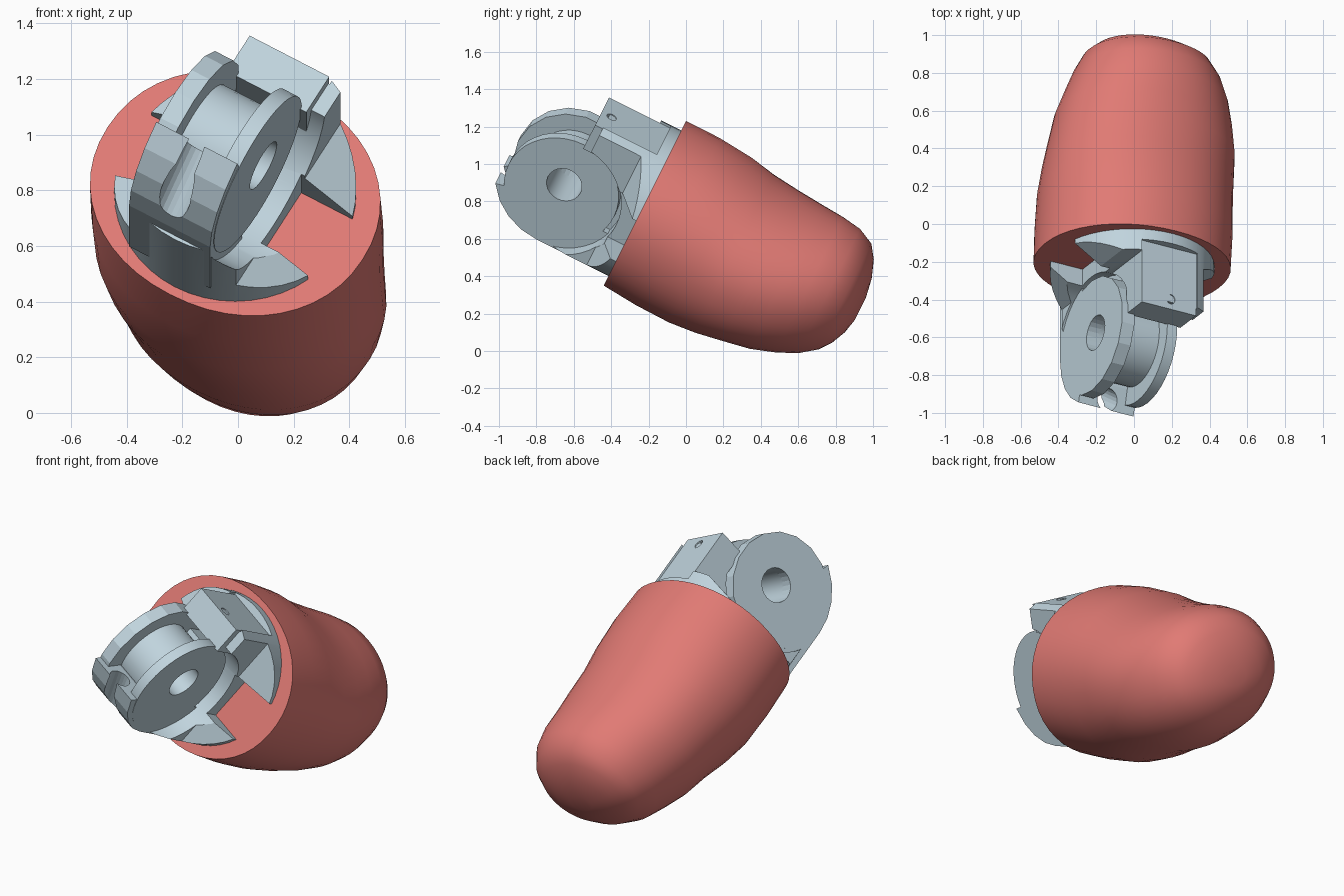
import bpy, bmesh, math
from mathutils import Matrix, Vector

cube = bpy.data.objects.get("Cube")
if cube:
    bpy.data.objects.remove(cube, do_unlink=True)

# Finger frame: X across the joint, Y towards the nail side, Z out of the pad's flat end
PITCH, ROLL = math.radians(63.4), math.radians(30)
FRAME = (Matrix.Translation((-0.01, -0.22, 0.79))
         @ Matrix.Rotation(PITCH, 4, 'X') @ Matrix.Rotation(ROLL, 4, 'Z').inverted())


def material(name, rgb):
    m = bpy.data.materials.new(name)
    m.use_nodes = True
    m.diffuse_color = (*rgb, 1)
    m.node_tree.nodes["Principled BSDF"].inputs["Base Color"].default_value = (*rgb, 1)
    return m


RED = material("soft red", (0.75, 0.195, 0.175))
STEEL = material("pale steel blue", (0.53, 0.66, 0.73))


def finish(name, bm, mat):
    bmesh.ops.recalc_face_normals(bm, faces=bm.faces)
    me = bpy.data.meshes.new(name)
    bm.to_mesh(me)
    bm.free()
    me.materials.append(mat)
    ob = bpy.data.objects.new(name, me)
    bpy.context.collection.objects.link(ob)
    ob.matrix_world = FRAME
    return ob


def prism(name, pts, axis, lo, hi):
    """Extrude a profile: axis x takes (z, y), y takes (x, z), z takes (x, y)."""
    place = {'x': lambda p, t: (t, p[1], p[0]),
             'y': lambda p, t: (p[0], t, p[1]),
             'z': lambda p, t: (p[0], p[1], t)}[axis]
    bm = bmesh.new()
    a = [bm.verts.new(place(p, lo)) for p in pts]
    b = [bm.verts.new(place(p, hi)) for p in pts]
    bm.faces.new(a)
    bm.faces.new(b)
    for i in range(len(pts)):
        j = (i + 1) % len(pts)
        bm.faces.new((a[i], a[j], b[j], b[i]))
    return finish(name, bm, STEEL)


def arc(cx, cy, r, angles):
    return [(cx + r * math.cos(math.radians(t)), cy + r * math.sin(math.radians(t)))
            for t in angles]


def circle(cx, cy, r, n):
    return arc(cx, cy, r, [360 * i / n for i in range(n)])


def box(name, x0, x1, y0, y1, z0, z1):
    return prism(name, [(x0, y0), (x1, y0), (x1, y1), (x0, y1)], 'z', z0, z1)


def boolean(ob, cutter, op='DIFFERENCE'):
    mod = ob.modifiers.new("cut", 'BOOLEAN')
    mod.object, mod.operation, mod.solver = cutter, op, 'EXACT'
    bpy.context.view_layer.update()
    me = bpy.data.meshes.new_from_object(
        ob.evaluated_get(bpy.context.evaluated_depsgraph_get()))
    ob.modifiers.clear()
    ob.data = me
    bpy.data.objects.remove(cutter, do_unlink=True)


def smooth(ob, degrees):
    bpy.ops.object.select_all(action='DESELECT')
    ob.select_set(True)
    bpy.context.view_layer.objects.active = ob
    bpy.ops.object.shade_smooth_by_angle(angle=math.radians(degrees))


# Fingertip pad: depth, centre x, centre y, half width, upper and lower half height
SECTIONS = [
    (0, 0, 0, 0.53, 0.47, 0.47), (0.2, 0.01, 0, 0.53, 0.475, 0.485),
    (0.4, 0.02, 0, 0.525, 0.46, 0.485), (0.55, 0.035, 0.01, 0.52, 0.42, 0.47),
    (0.7, 0.05, 0.02, 0.51, 0.4, 0.44), (0.85, 0.055, 0.03, 0.485, 0.385, 0.42),
    (0.98, 0.06, 0.045, 0.445, 0.375, 0.39), (1.09, 0.055, 0.06, 0.4, 0.35, 0.36),
    (1.18, 0.05, 0.065, 0.35, 0.3, 0.295), (1.23, 0.05, 0.06, 0.29, 0.23, 0.22),
    (1.265, 0.05, 0.05, 0.19, 0.15, 0.14), (1.283, 0.05, 0.04, 0.08, 0.06, 0.06)]
N = 48
bm = bmesh.new()
rings = []
for d, cx, cy, a, up, down in SECTIONS:
    ring = []
    for i in range(N):
        c, s = math.cos(math.tau * i / N), math.sin(math.tau * i / N)
        b = up if s > 0 else down
        x = a * math.copysign(abs(c) ** 0.95, c)
        y = b * math.copysign(abs(s) ** 0.95, s)
        ring.append(bm.verts.new((cx + x, cy + y, -d)))
    rings.append(ring)
for r, q in zip(rings, rings[1:]):
    for i in range(N):
        j = (i + 1) % N
        bm.faces.new((r[i], r[j], q[j], q[i]))
bm.faces.new(rings[0])
bm.faces.new(rings[-1])
pad = finish("fingertip_pad", bm, RED)
smooth(pad, 40)

# Joint axis, disc centre and shared sizes
AZ, AY, DY = 0.43, -0.04, -0.08
DISC, BORE = 0.315, 0.097

# Collar: round stock flared to the pad, slotted at both sides, cleared for the joint
collar = prism("collar", circle(0, 0, 0.435, 48), 'z', -0.05, 0.38)
flare = [(-0.46, -0.1), (0.46, -0.1), (0.46, 0), (0.22, 0.13),
         (0.22, 0.5), (-0.21, 0.5), (-0.21, 0.15), (-0.46, 0)]
boolean(collar, prism("flare_cutter", flare, 'y', -0.6, 0.6), 'INTERSECT')
for side in (-1, 1):
    x0, x1 = sorted((side * 0.205, side * 0.6))
    boolean(collar, box("slot_cutter", x0, x1, -0.17, 0.12, -0.1, 0.6))
boolean(collar, box("shoulder_cutter", -0.6, -0.165, 0.02, 0.6, 0.12, 0.6))
boolean(collar, box("flat_cutter", -0.17, 0.17, 0.385, 0.6, 0.06, 0.6))
boolean(collar, prism("clearance_cutter", circle(AZ, DY, 0.345, 40), 'x', -0.6, 0.6))
smooth(collar, 30)

# Web that carries the hub
web = box("web", -0.13, 0.09, -0.2, 0.14, -0.03, AZ - 0.15)

# Top stop block with its pin hole
block = box("stop_block", -0.165, 0.165, 0.225, 0.39, 0.03, 0.425)
boolean(block, prism("pin_cutter", circle(0.01, 0.365, 0.028, 12), 'y', 0.3, 0.6))

# Lower bridge between the flanges, rounded about the joint, with a cord groove
bridge = prism("lower_bridge",
               [(0.1, -0.42)] + arc(AZ, AY, 0.38, (-90, -75, -60, -45, -29))
               + [(0.63, -0.19), (0.1, -0.19)], 'x', -0.198, 0.138)
bm = bmesh.new()
start, end = Vector((-0.03, -0.08, 0.8)), Vector((-0.03, -0.46, 0.54))
way = start - end
bmesh.ops.create_cone(
    bm, cap_ends=True, segments=20, radius1=0.06, radius2=0.06, depth=way.length,
    matrix=Matrix.Translation((start + end) / 2) @ way.to_track_quat('Z', 'Y').to_matrix().to_4x4())
boolean(bridge, finish("groove_cutter", bm, STEEL))

# Hub and flanges of the joint
hub = prism("hub", circle(AZ, DY + 0.01, 0.22, 40), 'x', -0.13, 0.09)
inner = prism("left_flange", circle(AZ, DY, DISC, 40), 'x', 0.08, 0.14)
outer = prism("right_flange", circle(AZ, DY, DISC + 0.01, 18), 'x', -0.2, -0.125)

# Bore through everything on the joint axis
for part in (hub, inner, outer, web, bridge):
    boolean(part, prism("bore_cutter", circle(AZ, AY, BORE, 24), 'x', -0.5, 0.5))
for part in (hub, inner):
    smooth(part, 30)
